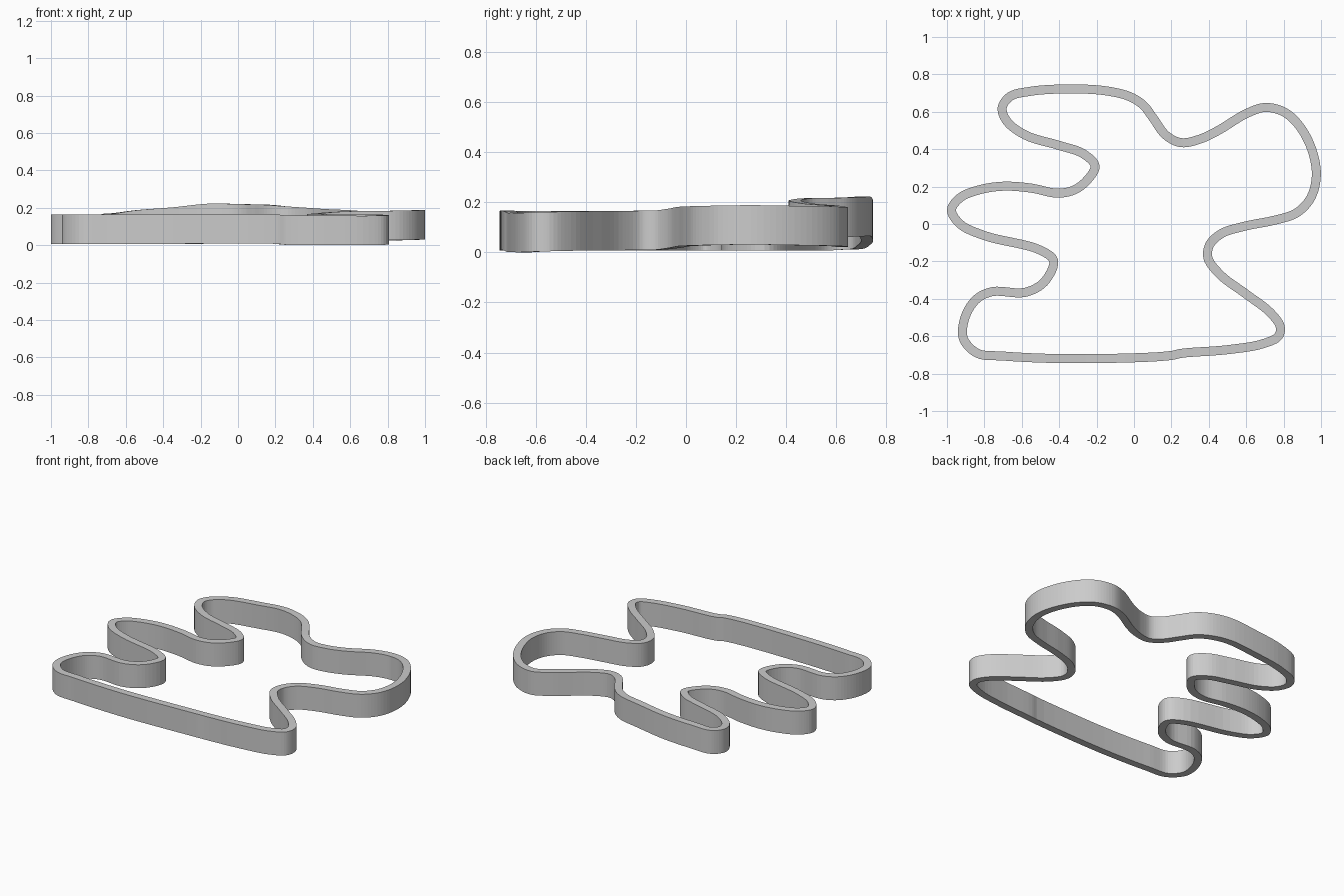
import bpy, bmesh
from mathutils import Vector

if "Cube" in bpy.data.objects:
    bpy.data.objects.remove(bpy.data.objects["Cube"])

WIDTH, HEIGHT, STEPS = 0.048, 0.157, 6

# Centre line seen from above, counter-clockwise from the joint on the front straight
PATH = [
    (.25, -.692), (.5, -.672), (.69, -.64), (.772, -.60), (.782, -.55), (.73, -.475),
    (.6, -.375), (.46, -.27), (.395, -.18), (.405, -.11), (.47, -.05), (.6, -.01),
    (.75, .02), (.87, .06), (.945, .14), (.975, .26), (.95, .4), (.88, .53),
    (.8, .6), (.7, .623), (.6, .59), (.45, .5), (.35, .453), (.25, .435),
    (.17, .475), (.1, .57), (.05, .635), (-.02, .68), (-.15, .712), (-.35, .722),
    (-.55, .71), (-.665, .68), (-.705, .62), (-.68, .55), (-.58, .475), (-.4, .42),
    (-.27, .375), (-.208, .31), (-.25, .235), (-.32, .182), (-.41, .165), (-.55, .192),
    (-.7, .202), (-.83, .182), (-.93, .14), (-.976, .075), (-.93, 0), (-.8, -.062),
    (-.5, -.14), (-.43, -.195), (-.48, -.31), (-.58, -.365), (-.76, -.362), (-.84, -.4),
    (-.9, -.49), (-.913, -.61), (-.84, -.69), (-.7, -.706), (-.35, -.72), (.2, -.703)]
# Underside height at chosen path points
LEVELS = [(0, .004), (2, .002), (5, .008), (9, .012), (11, .026), (15, .033), (19, .024),
          (21, .038), (24, .06), (28, .067), (29, .047), (31, .015), (33, .009), (59, .009)]


def level(i):
    for (a, za), (b, zb) in zip(LEVELS, LEVELS[1:]):
        if a <= i <= b:
            return za + (zb - za) * (i - a) / (b - a)


def smooth_loop(pts):
    """Closed spline through the points with spacing-aware tangents."""
    n = len(pts)
    gap = [(pts[(i + 1) % n] - pts[i]).length ** 0.6 for i in range(n)]
    tan = []
    for i in range(n):
        d0, d1 = gap[i - 1], gap[i]
        s0, s1 = (pts[i] - pts[i - 1]) / d0, (pts[(i + 1) % n] - pts[i]) / d1
        tan.append((s0 * d1 + s1 * d0) / (d0 + d1))
    out = []
    for i in range(n):
        j = (i + 1) % n
        for k in range(STEPS):
            t = k / STEPS
            out.append(pts[i] * (2*t**3 - 3*t**2 + 1) + pts[j] * (3*t**2 - 2*t**3)
                       + tan[i] * gap[i] * (t**3 - 2*t**2 + t)
                       + tan[j] * gap[i] * (t**3 - t**2))
    return out


line = smooth_loop([Vector((x, y, level(i))) for i, (x, y) in enumerate(PATH)])
low = min(p.z for p in line)

# Sweep an upright rectangular section round the loop
bm = bmesh.new()
rings = []
for i, p in enumerate(line):
    d = line[(i + 1) % len(line)] - line[i - 1]
    side = Vector((d.y, -d.x, 0)).normalized() * WIDTH / 2
    base = p - Vector((0, 0, low))
    up = Vector((0, 0, HEIGHT))
    rings.append([bm.verts.new(v) for v in
                  (base + side, base + side + up, base - side + up, base - side)])
for i, r in enumerate(rings):
    q = rings[(i + 1) % len(rings)]
    for k in range(4):
        m = (k + 1) % 4
        bm.faces.new((r[k], q[k], q[m], r[m]))
bmesh.ops.recalc_face_normals(bm, faces=bm.faces)
mesh = bpy.data.meshes.new("winding_track_band")
bm.to_mesh(mesh)
bm.free()
band = bpy.data.objects.new("winding_track_band", mesh)
bpy.context.collection.objects.link(band)
